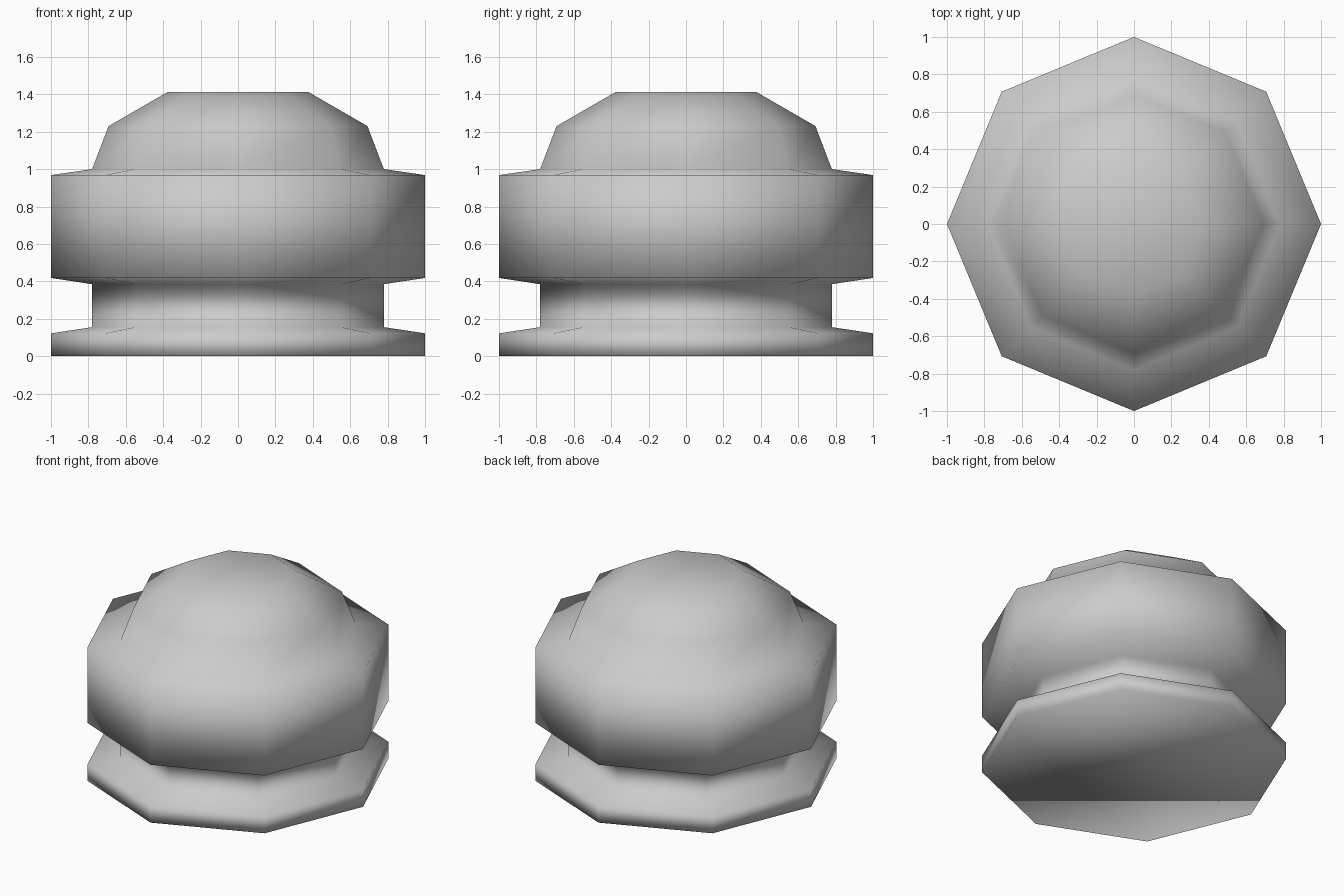
import bpy, bmesh
from math import cos, sin, tau

if "Cube" in bpy.data.objects:
    bpy.data.objects.remove(bpy.data.objects["Cube"])

SIDES = 8

# Profile (radius, height): foot flange, waist, wide band, domed cap
profile = [(1.0, 0.0), (1.0, 0.122), (0.78, 0.155), (0.78, 0.385),
           (1.0, 0.418), (1.0, 0.968), (0.78, 1.0), (0.692, 1.23),
           (0.375, 1.413)]

bm = bmesh.new()
rings = [[bm.verts.new((r * cos(tau * i / SIDES), r * sin(tau * i / SIDES), z))
          for i in range(SIDES)] for r, z in profile]

# Side walls between neighbouring rings
for low, high in zip(rings, rings[1:]):
    for i in range(SIDES):
        j = (i + 1) % SIDES
        bm.faces.new((low[i], low[j], high[j], high[i]))

# Flat base and flat top
bm.faces.new(rings[0][::-1])
bm.faces.new(rings[-1])

for face in bm.faces:
    face.smooth = True

mesh = bpy.data.meshes.new("domed_knob")
bm.to_mesh(mesh)
bm.free()
knob = bpy.data.objects.new("domed_knob", mesh)
bpy.context.collection.objects.link(knob)
